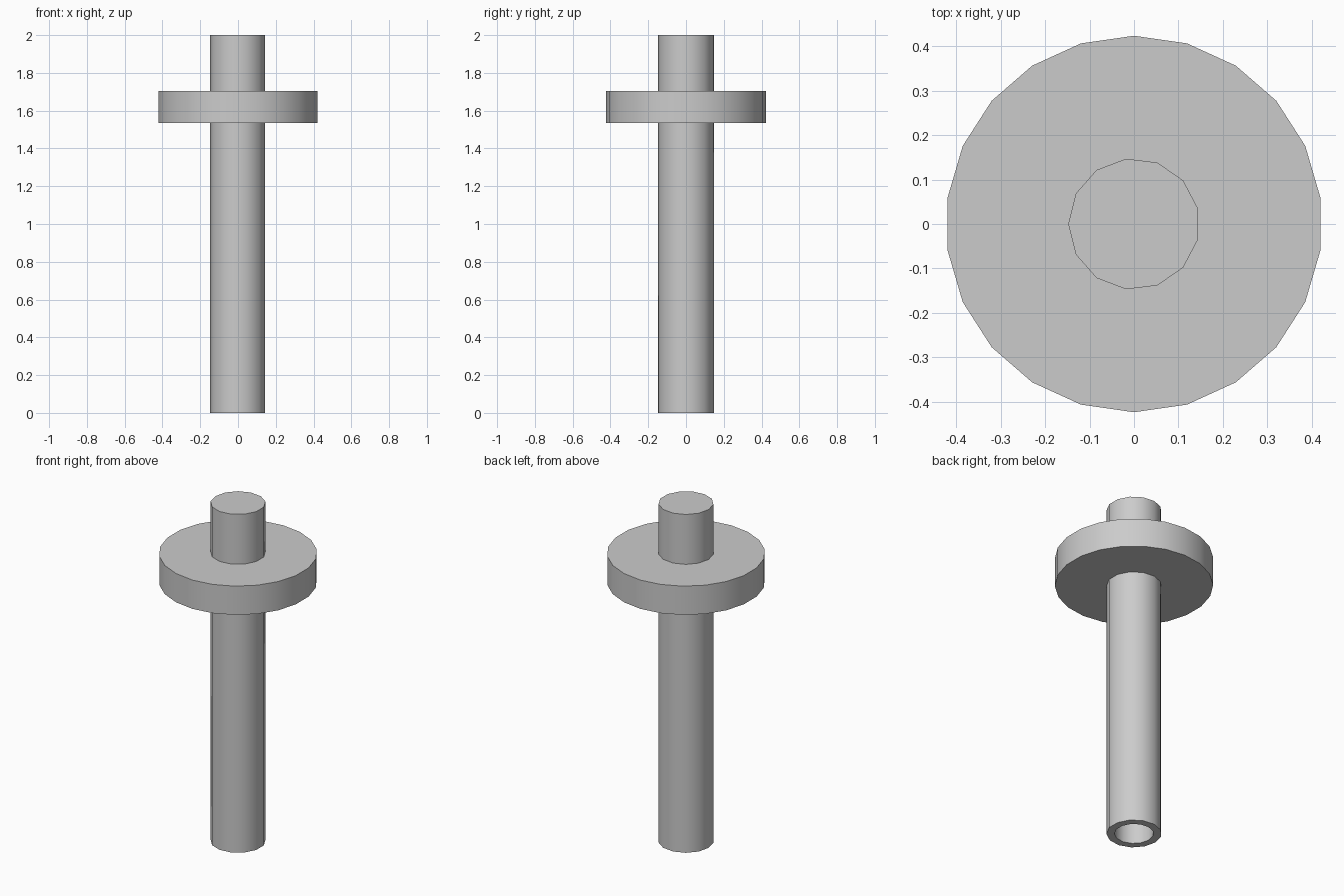
import bpy
import bmesh
from math import cos, sin, pi, radians

cube = bpy.data.objects.get("Cube")
if cube:
    bpy.data.objects.remove(cube, do_unlink=True)

# Single plain grey
grey = bpy.data.materials.new("plain grey")
grey.use_nodes = True
colour = (0.6, 0.6, 0.6, 1)
grey.diffuse_color = colour
grey.node_tree.nodes["Principled BSDF"].inputs["Base Color"].default_value = colour


def lathe(name, profile, sides, start):
    """Turn a (radius, z) profile around z and cap both ends."""
    bm = bmesh.new()
    rings = []
    for radius, z in profile:
        angles = [start + 2 * pi * i / sides for i in range(sides)]
        rings.append([bm.verts.new((radius * cos(a), radius * sin(a), z)) for a in angles])
    for low, high in zip(rings, rings[1:]):
        for i in range(sides):
            j = (i + 1) % sides
            bm.faces.new((low[i], low[j], high[j], high[i]))
    bm.faces.new(rings[0])
    bm.faces.new(rings[-1])
    bmesh.ops.recalc_face_normals(bm, faces=bm.faces)
    mesh = bpy.data.meshes.new(name)
    bm.to_mesh(mesh)
    bm.free()
    mesh.materials.append(grey)
    obj = bpy.data.objects.new(name, mesh)
    bpy.context.collection.objects.link(obj)
    bpy.ops.object.select_all(action="DESELECT")
    obj.select_set(True)
    bpy.context.view_layer.objects.active = obj
    bpy.ops.object.shade_smooth_by_angle(angle=radians(30))
    return obj


# Hollow shaft, open at the foot and closed at the top
lathe("shaft", [(0.105, 1.96), (0.105, 0), (0.148, 0), (0.148, 2)], 13, pi)

# Round collar near the top
lathe("collar", [(0.424, 1.535), (0.424, 1.705)], 22, pi / 2)
